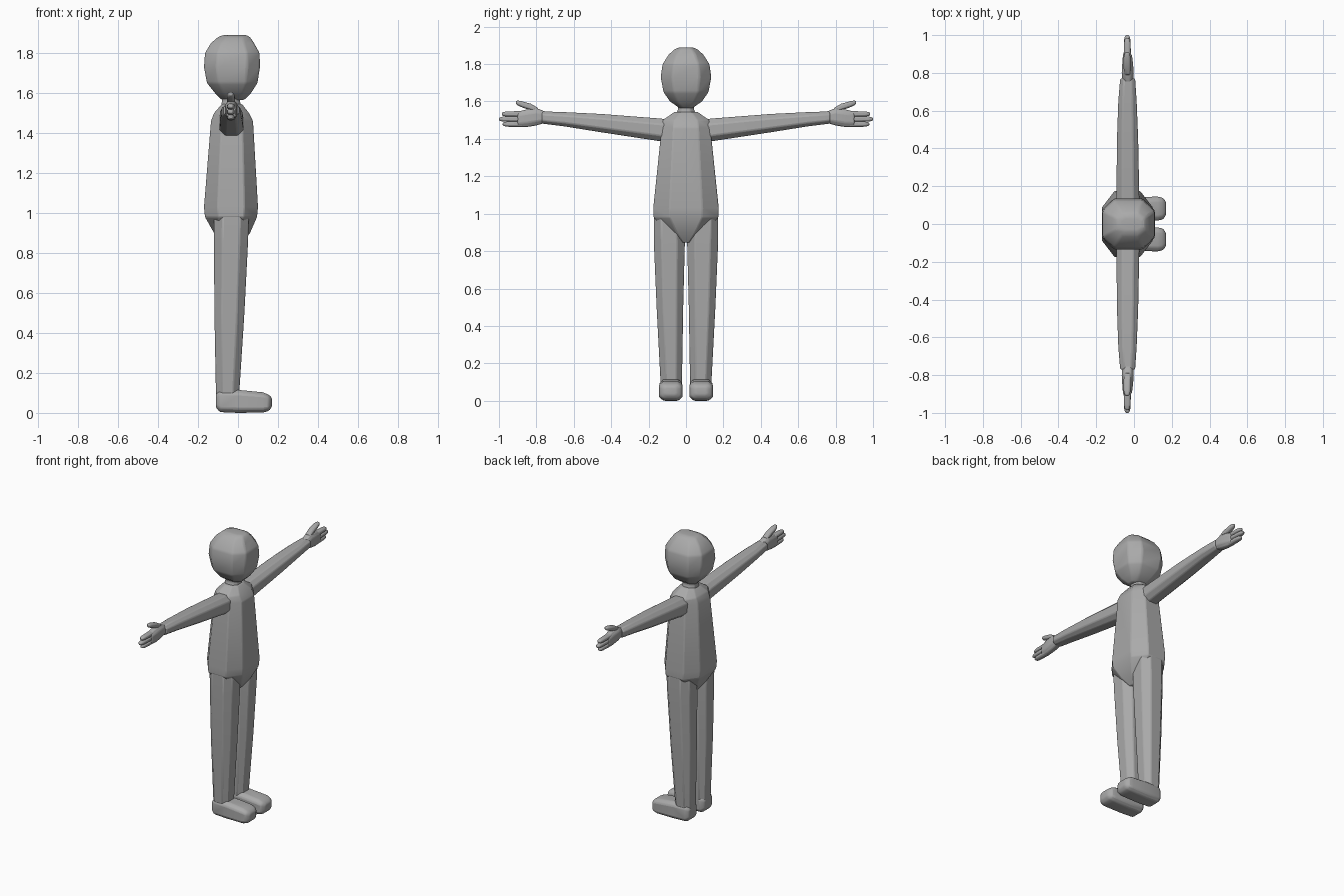
import bpy, bmesh

grey = bpy.data.materials.new("plain grey")
grey.diffuse_color = (0.4, 0.4, 0.4, 1)


def loft(name, axis, sections, c=0.5, mirror=False, bevel=0.006, angle=30):
    """Eight-sided loft; section = (position, u_lo, u_hi, v_lo, v_hi)."""
    bm = bmesh.new()
    unit = [(1, c), (c, 1), (-c, 1), (-1, c), (-1, -c), (-c, -1), (c, -1), (1, -c)]
    rings = []
    for t, ul, uh, vl, vh in sections:
        ring = []
        for p, q in unit:
            u = (ul + uh) / 2 + p * (uh - ul) / 2
            v = (vl + vh) / 2 + q * (vh - vl) / 2
            co = {"x": (t, u, v), "y": (u, t, v), "z": (u, v, t)}[axis]
            ring.append(bm.verts.new(co))
        rings.append(ring)
    for a, b in zip(rings, rings[1:]):
        for i in range(8):
            j = (i + 1) % 8
            bm.faces.new((a[i], a[j], b[j], b[i]))
    bm.faces.new(rings[0])
    bm.faces.new(rings[-1])
    bmesh.ops.recalc_face_normals(bm, faces=bm.faces)
    me = bpy.data.meshes.new(name)
    bm.to_mesh(me)
    bm.free()
    me.materials.append(grey)
    ob = bpy.data.objects.new(name, me)
    bpy.context.collection.objects.link(ob)
    if bevel:
        m = ob.modifiers.new("soft edges", "BEVEL")
        m.width, m.segments = bevel, 2
        m.limit_method, m.angle_limit = "ANGLE", 0.35
    if mirror:
        m = ob.modifiers.new("other side", "MIRROR")
        m.use_axis = (False, True, False)
    bpy.ops.object.select_all(action="DESELECT")
    ob.select_set(True)
    bpy.context.view_layer.objects.active = ob
    bpy.ops.object.shade_smooth_by_angle(angle=angle * 0.01745)
    return ob


# head, rounded with flat face and sides
loft("head", "z", [(z, a, b, -y, y) for z, a, b, y in (
    (1.565, -0.08, 0.03, 0.035), (1.60, -0.115, 0.065, 0.085), (1.65, -0.155, 0.097, 0.12),
    (1.73, -0.17, 0.11, 0.135), (1.80, -0.165, 0.108, 0.125), (1.85, -0.135, 0.08, 0.093),
    (1.88, -0.10, 0.06, 0.06), (1.89, -0.075, 0.045, 0.035))], c=0.54, bevel=0.015, angle=40)

# neck
loft("neck", "z", [(1.51, -0.09, 0.02, -0.06, 0.06), (1.56, -0.08, 0.01, -0.042, 0.042),
                   (1.61, -0.085, 0.02, -0.05, 0.05)])

# torso with pelvis
loft("torso", "z", [(z, a, b, -y, y) for z, a, b, y in (
    (1.545, -0.08, 0.02, 0.06), (1.50, -0.12, 0.055, 0.125), (1.46, -0.135, 0.075, 0.13),
    (1.03, -0.17, 0.10, 0.175), (0.98, -0.165, 0.095, 0.173), (0.90, -0.12, 0.06, 0.10),
    (0.845, -0.08, 0.02, 0.035))])

# legs
loft("legs", "z", [(1.0, -0.12, 0.055, 0.02, 0.172), (0.85, -0.12, 0.05, 0.006, 0.172),
                   (0.50, -0.118, 0.032, 0.015, 0.157), (0.08, -0.11, 0.005, 0.022, 0.135)],
     mirror=True)

# feet
loft("feet", "x", [(-0.11, 0.04, 0.125, 0.025, 0.095), (-0.09, 0.022, 0.14, 0.004, 0.115),
                   (0.0, 0.02, 0.142, 0.0, 0.115), (0.125, 0.018, 0.145, 0.002, 0.103),
                   (0.155, 0.025, 0.138, 0.01, 0.09), (0.17, 0.05, 0.115, 0.03, 0.075)],
     c=0.65, mirror=True, bevel=0.01, angle=40)

# arms
loft("arms", "y", [(0.10, -0.093, 0.028, 1.382, 1.505), (0.14, -0.093, 0.028, 1.388, 1.509),
                   (0.45, -0.09, 0.022, 1.435, 1.533), (0.65, -0.083, 0.014, 1.467, 1.543),
                   (0.77, -0.073, 0.006, 1.482, 1.547)], mirror=True)

# palms
loft("palms", "y", [(0.75, -0.06, -0.005, 1.487, 1.545), (0.80, -0.065, -0.002, 1.472, 1.565),
                    (0.85, -0.062, -0.005, 1.464, 1.558), (0.90, -0.058, -0.012, 1.464, 1.545)],
     mirror=True)

# thumbs, pointing outwards and up
loft("thumbs", "y", [(0.79, -0.052, -0.015, 1.535, 1.565), (0.83, -0.055, -0.015, 1.552, 1.588),
                     (0.88, -0.055, -0.018, 1.570, 1.602), (0.90, -0.05, -0.022, 1.580, 1.605),
                     (0.91, -0.045, -0.028, 1.588, 1.602)], mirror=True, bevel=0.003)

# three fingers per hand
for i, (z, tip) in enumerate(((1.533, 0.985), (1.506, 1.0), (1.479, 0.98))):
    loft(f"fingers_{i + 1}", "y", [
        (0.87, -0.055, -0.016, z - 0.016, z + 0.016), (tip - 0.03, -0.053, -0.018, z - 0.014, z + 0.014),
        (tip - 0.01, -0.05, -0.022, z - 0.011, z + 0.011), (tip, -0.042, -0.028, z - 0.006, z + 0.006)],
        mirror=True, bevel=0.003)
